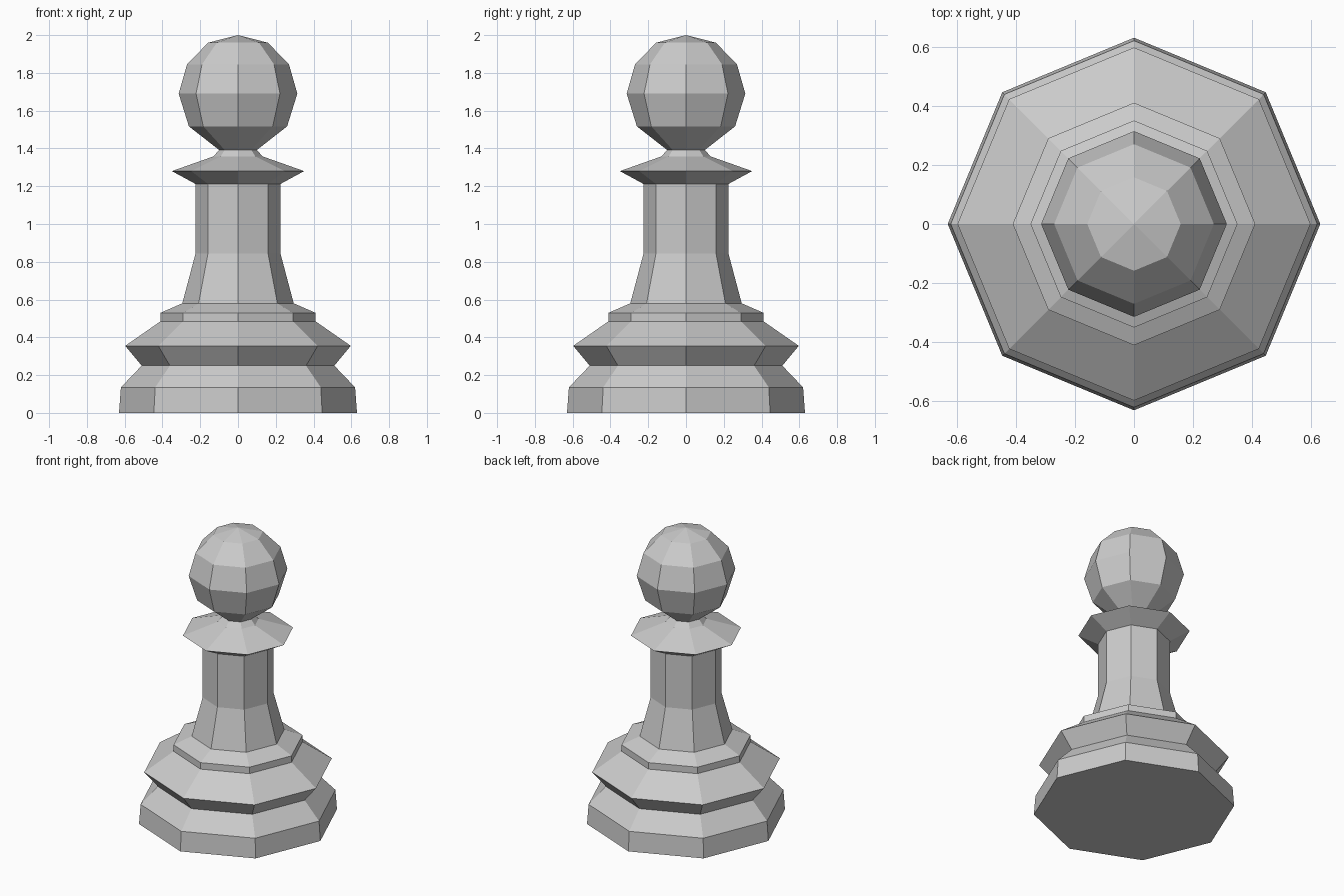
import bpy, bmesh
from math import cos, sin, tau

if "Cube" in bpy.data.objects:
    bpy.data.objects.remove(bpy.data.objects["Cube"])

SIDES = 8

# Half profile (radius, height), grouped by part from bottom to top
foot = [(0.63, 0.0), (0.62, 0.135), (0.51, 0.25), (0.597, 0.355)]
step = [(0.41, 0.485), (0.41, 0.53)]
stem = [(0.295, 0.58), (0.225, 0.843), (0.225, 1.212)]
collar = [(0.35, 1.28), (0.13, 1.358), (0.10, 1.392)]
head = [(0.26, 1.517), (0.314, 1.69), (0.27, 1.845), (0.158, 1.96)]
TOP = 2.0


def lathe(name, profile, top):
    """Turn a profile into a faceted solid: flat bottom, pointed top."""
    bm = bmesh.new()
    rings = [[bm.verts.new((r * cos(tau * i / SIDES), r * sin(tau * i / SIDES), z))
              for i in range(SIDES)] for r, z in profile]
    tip = bm.verts.new((0, 0, top))
    bm.faces.new(rings[0][::-1])
    for i in range(SIDES):
        j = (i + 1) % SIDES
        for a, b in zip(rings, rings[1:]):
            bm.faces.new((a[i], a[j], b[j], b[i]))
        bm.faces.new((rings[-1][i], rings[-1][j], tip))
    mesh = bpy.data.meshes.new(name)
    bm.to_mesh(mesh)
    bm.free()
    obj = bpy.data.objects.new(name, mesh)
    bpy.context.collection.objects.link(obj)
    return obj


# The whole piece is one continuous turned solid
lathe("chess_pawn", foot + step + stem + collar + head, TOP)
